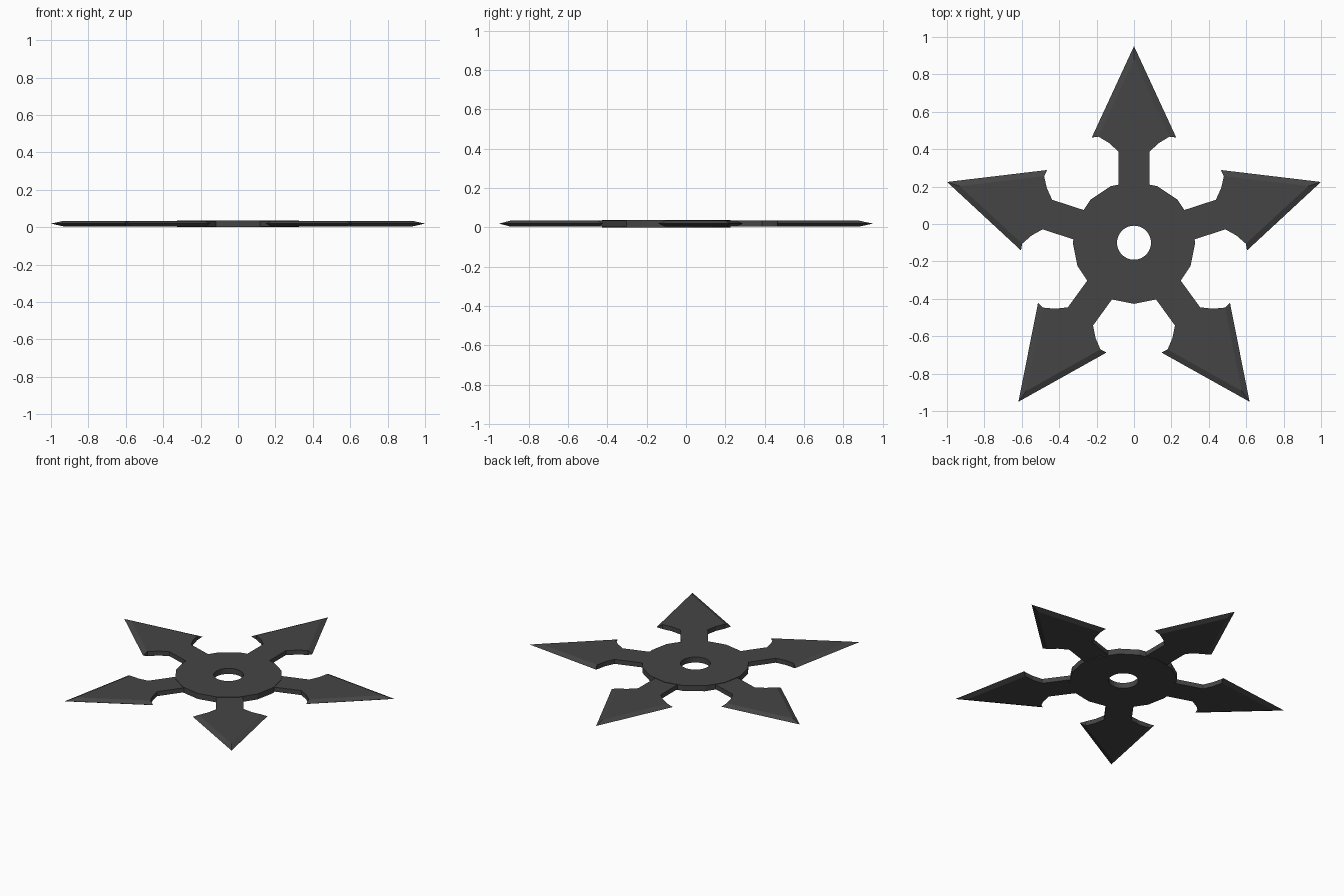
import bpy, bmesh
from math import sin, cos, pi, tau
from mathutils import Vector

if "Cube" in bpy.data.objects:
    bpy.data.objects.remove(bpy.data.objects["Cube"])

CENTRE = Vector((0, -0.1, 0))
HUB_Z = (0.0, 0.037)
ARM_Z = (0.004, 0.034)

steel = bpy.data.materials.new("dark_steel")
steel.diffuse_color = (0.06, 0.06, 0.06, 1)
steel.use_nodes = True
steel.node_tree.nodes["Principled BSDF"].inputs["Base Color"].default_value = steel.diffuse_color


def add_object(name, mesh, angle=0):
    obj = bpy.data.objects.new(name, mesh)
    obj.location = CENTRE
    obj.rotation_euler.z = angle
    bpy.context.collection.objects.link(obj)
    return obj


def finish(bm, name):
    bmesh.ops.recalc_face_normals(bm, faces=bm.faces)
    mesh = bpy.data.meshes.new(name)
    bm.to_mesh(mesh)
    bm.free()
    mesh.materials.append(steel)
    return mesh


# Hub: 16-sided disc with a round hole
bm = bmesh.new()
edges = []
for radius, sides in ((0.327, 16), (0.091, 32)):
    ring = [bm.verts.new((radius * cos(tau * i / sides), radius * sin(tau * i / sides), HUB_Z[0]))
            for i in range(sides)]
    edges += [bm.edges.new((ring[i - 1], ring[i])) for i in range(sides)]
bmesh.ops.triangle_fill(bm, edges=edges, use_beauty=True)
ext = bmesh.ops.extrude_face_region(bm, geom=bm.faces[:])
top = [v for v in ext["geom"] if isinstance(v, bmesh.types.BMVert)]
bmesh.ops.translate(bm, verts=top, vec=(0, 0, HUB_Z[1] - HUB_Z[0]))
add_object("hub", finish(bm, "hub"))

# Arm: flat stem and arrowhead, with the two long edges ground to a blade
half = [(0.083, 0.25), (0.083, 0.487), (0.133, 0.533), (0.19, 0.567)]
outline = half + [(0, 0.98)] + [(-x, y) for x, y in reversed(half)]
mid = sum(ARM_Z) / 2
bm = bmesh.new()
low, high = ([bm.verts.new((x, y, z)) for x, y in outline] for z in ARM_Z)
bm.faces.new(low)
bm.faces.new(high)
for i in range(len(outline)):
    j = (i + 1) % len(outline)
    if i not in (3, 4):  # blade edges are closed below
        bm.faces.new((low[i], low[j], high[j], high[i]))
tip = bm.verts.new((0, 1.051, mid))
for side, i in ((1, 3), (-1, 5)):
    barb = bm.verts.new((side * 0.226, 0.562, mid))
    bm.faces.new((low[i], high[i], barb))
    for layer in (low, high):
        bm.faces.new((layer[i], barb, tip, layer[4]))
arm = finish(bm, "arm")
for k in range(5):
    add_object(f"arm_{k + 1}", arm, k * tau / 5)
